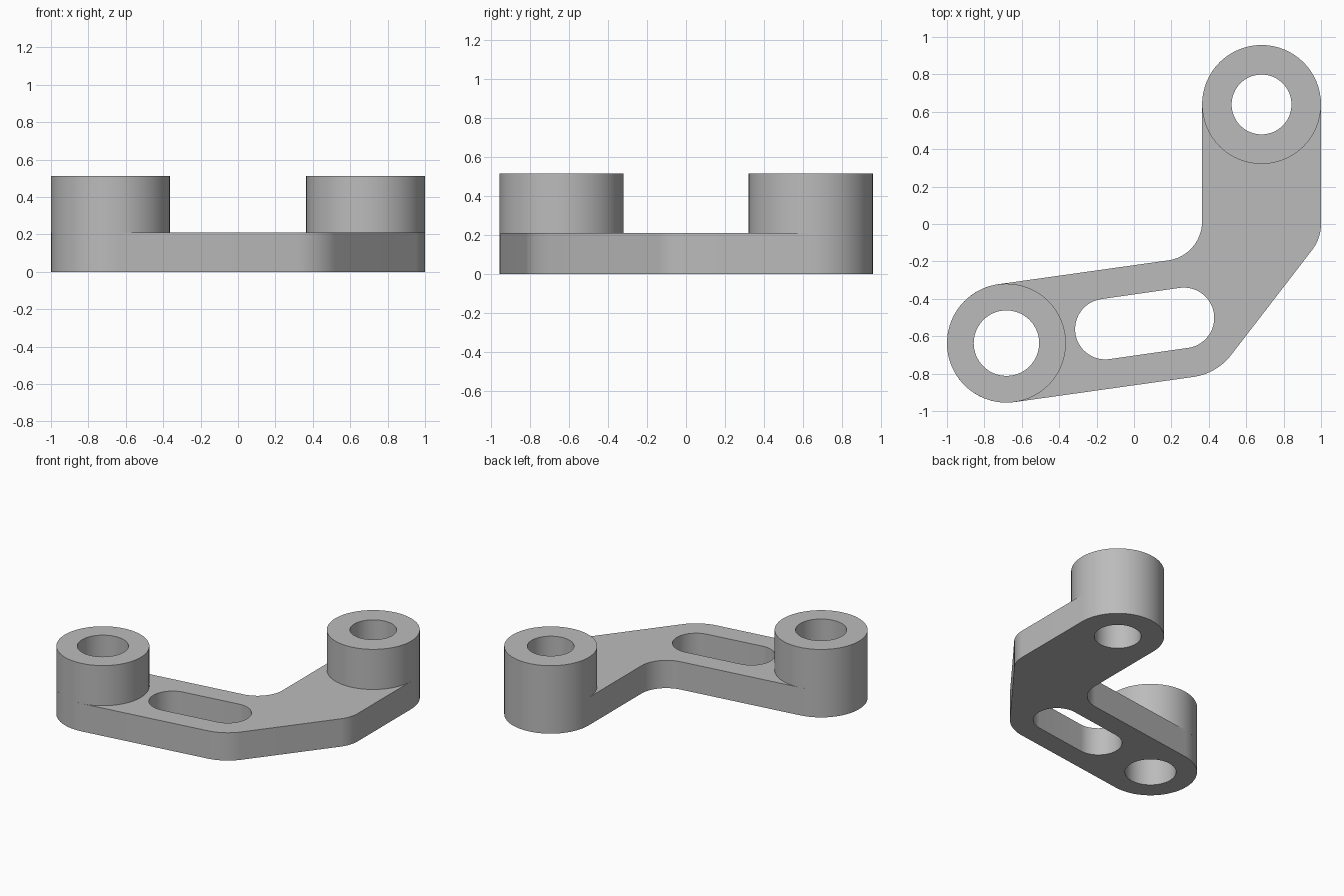
import bpy
import bmesh
from math import cos, sin, radians
from mathutils import Vector

cube = bpy.data.objects.get("Cube")
if cube:
    bpy.data.objects.remove(cube)

PLATE_TOP, BOSS_TOP = 0.21, 0.513
BOSS_R = 0.318
LEFT, RIGHT = Vector((0.682, 0.639)), Vector((-0.682, -0.637))  # model's own sides
TILT = 8                     # slope of the slotted arm, degrees
DIAGONAL = -37.5             # outward direction of the slanted edge

grey = bpy.data.materials.new("plain grey")
grey.use_nodes = True
colour = (0.5, 0.5, 0.5, 1)
grey.diffuse_color = colour
grey.node_tree.nodes["Principled BSDF"].inputs["Base Color"].default_value = colour


def arc(centre, r, start, end, steps=32):
    angles = [radians(start + (end - start) * i / steps) for i in range(steps + 1)]
    return [centre + r * Vector((cos(a), sin(a))) for a in angles]


def fillet(corner, start, end, r):
    """Round a corner between two edge normals; negative r for a concave one."""
    mid, half = radians((start + end) / 2), radians((end - start) / 2)
    centre = Vector(corner) - r / cos(half) * Vector((cos(mid), sin(mid)))
    return arc(centre, r, start, end, 16)


def circle(centre, r):
    return arc(centre, r, 0, 360, 64)[:-1]


def extruded(name, loops, bottom, top):
    """Fill an outline with holes and extrude it upwards."""
    bm = bmesh.new()
    for loop in loops:
        verts = [bm.verts.new((p.x, p.y, bottom)) for p in loop]
        for a, b in zip(verts, verts[1:] + verts[:1]):
            bm.edges.new((a, b))
    bmesh.ops.triangle_fill(bm, edges=bm.edges[:], use_beauty=True, normal=(0, 0, 1))
    geom = bmesh.ops.extrude_face_region(bm, geom=bm.faces[:], use_keep_orig=True)["geom"]
    raised = [g for g in geom if isinstance(g, bmesh.types.BMVert)]
    bmesh.ops.translate(bm, vec=(0, 0, top - bottom), verts=raised)
    bmesh.ops.recalc_face_normals(bm, faces=bm.faces[:])
    mesh = bpy.data.meshes.new(name)
    bm.to_mesh(mesh)
    bm.free()
    mesh.materials.append(grey)
    obj = bpy.data.objects.new(name, mesh)
    bpy.context.collection.objects.link(obj)
    bpy.ops.object.select_all(action="DESELECT")
    obj.select_set(True)
    bpy.context.view_layer.objects.active = obj
    bpy.ops.object.shade_smooth_by_angle(angle=radians(30))
    return obj


# Bent plate outline, counter-clockwise
outline = (arc(RIGHT, BOSS_R, 90 + TILT, 270 + TILT)
           + fillet((0.443, -0.80), TILT - 90, DIAGONAL, 0.31)
           + fillet((1.0, -0.077), DIAGONAL, 0, 0.23)
           + arc(LEFT, BOSS_R, 0, 180)
           + fillet((0.364, -0.169), 180, 90 + TILT, -0.21))

# Long slot in the front arm
slot = (arc(Vector((-0.153, -0.562)), 0.162, 90 + TILT, 270 + TILT)
        + arc(Vector((0.267, -0.502)), 0.162, TILT - 90, TILT + 90))

left_hole, right_hole = circle(LEFT, 0.16), circle(RIGHT, 0.175)
extruded("bent_plate", [outline, slot, left_hole, right_hole], 0, PLATE_TOP)

# Raised bosses around the two holes
extruded("left_boss", [circle(LEFT, BOSS_R), left_hole], PLATE_TOP, BOSS_TOP)
extruded("right_boss", [circle(RIGHT, BOSS_R), right_hole], PLATE_TOP, BOSS_TOP)
